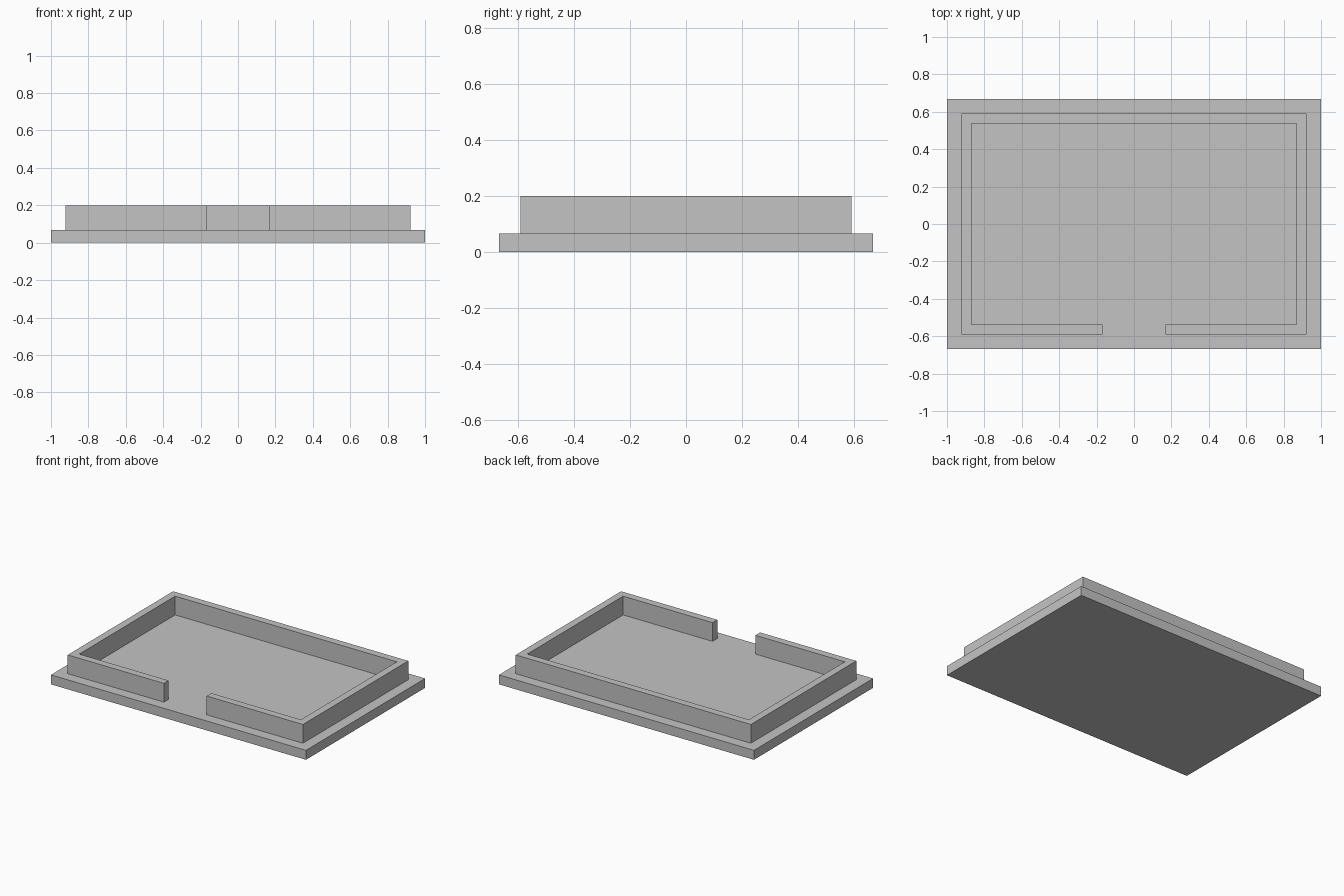
import bpy
import bmesh

cube = bpy.data.objects.get("Cube")
if cube:
    bpy.data.objects.remove(cube, do_unlink=True)

# Plain grey material
grey = bpy.data.materials.new("light_grey")
grey.use_nodes = True
colour = (0.55, 0.55, 0.55, 1)
grey.diffuse_color = colour
grey.node_tree.nodes["Principled BSDF"].inputs["Base Color"].default_value = colour


def extrude_outline(name, outline, bottom, top):
    """Raise a flat counter-clockwise outline into a solid."""
    bm = bmesh.new()
    face = bm.faces.new([bm.verts.new((x, y, bottom)) for x, y in outline])
    raised = bmesh.ops.extrude_face_region(bm, geom=[face], use_keep_orig=True)
    for item in raised["geom"]:
        if isinstance(item, bmesh.types.BMVert):
            item.co.z = top
    bmesh.ops.recalc_face_normals(bm, faces=bm.faces)
    mesh = bpy.data.meshes.new(name)
    bm.to_mesh(mesh)
    bm.free()
    mesh.materials.append(grey)
    obj = bpy.data.objects.new(name, mesh)
    bpy.context.collection.objects.link(obj)
    return obj


# Base slab
half_x, half_y, slab_top = 1.0, 0.667, 0.067
extrude_outline("base_slab", [(-half_x, -half_y), (half_x, -half_y),
                              (half_x, half_y), (-half_x, half_y)], 0, slab_top)

# Low perimeter wall, open in the middle of the front
out_x, out_y, thick, gap, wall_top = 0.922, 0.59, 0.053, 0.168, 0.2
in_x, in_y = out_x - thick, out_y - thick
right_half = [(gap, -out_y), (out_x, -out_y), (out_x, out_y)]
inner_half = [(in_x, in_y), (in_x, -in_y), (gap, -in_y)]


def mirrored(points):
    return [(-x, y) for x, y in reversed(points)]


wall = right_half + mirrored(right_half) + mirrored(inner_half) + inner_half
extrude_outline("perimeter_wall", wall, slab_top, wall_top)
